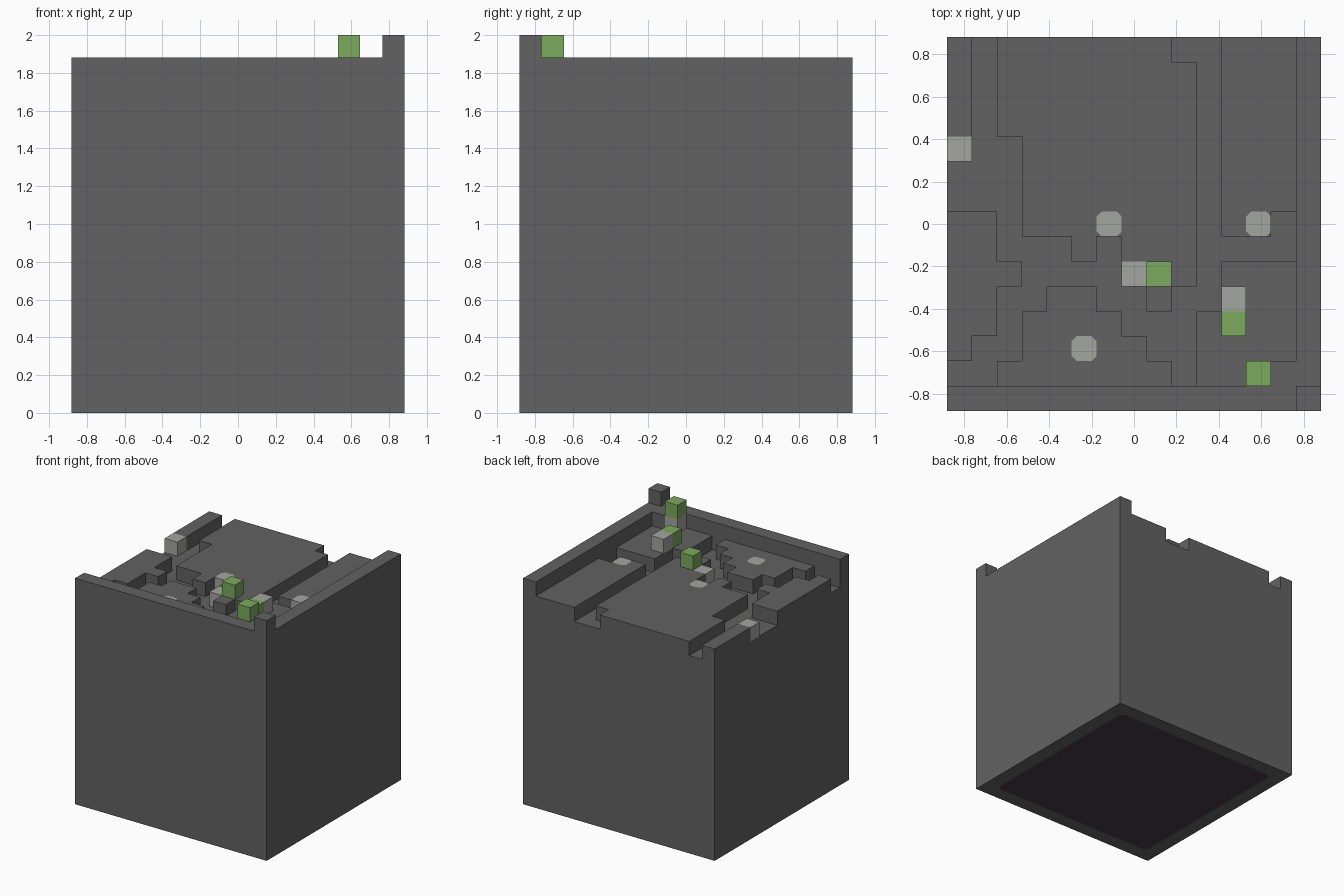
import bpy, bmesh

if "Cube" in bpy.data.objects:
    bpy.data.objects.remove(bpy.data.objects["Cube"])

N = 15            # cells per side
U = 2.0 / 17      # cell size
H = N * U / 2     # half width


def material(name, rgb):
    m = bpy.data.materials.new(name)
    m.use_nodes = True
    m.diffuse_color = (*rgb, 1)
    bsdf = m.node_tree.nodes["Principled BSDF"]
    bsdf.inputs["Base Color"].default_value = (*rgb, 1)
    bsdf.inputs["Roughness"].default_value = 0.9
    return m


STONE = material("dark grey stone", (0.122, 0.122, 0.122))
PALE = material("pale grey", (0.37, 0.38, 0.35))
GREEN = material("leaf green", (0.198, 0.405, 0.110))
UNDER = material("dark plum", (0.066, 0.044, 0.060))

# Terrain seen from above, back row first:
# . floor, # terrace, ^ wall, T tall corner, o pale cell, O pale cell with cut corners
ROWS = """
#.#######..###^
#.########.###^
#.########.###^
#.########.###^
o..#######.###^
...#######.###^
...#######.###^
##.###O###.#O.^
##...#.###....^
###....o##.###^
##..##..#..###^
##.####...####^
#..##O##..####^
..#######.###^^
^^^^^^^^^^^^^^T
""".split()[::-1]
LEVEL = {".": 14, "#": 15, "o": 15, "O": 15, "^": 16, "T": 17}


def height(i, j):
    return LEVEL[ROWS[j][i]] if 0 <= i < N and 0 <= j < N else 0


def face(bm, pts, mat, flip=False):
    vs = [bm.verts.new(p) for p in pts]
    f = bm.faces.new(vs[::-1] if flip else vs)
    f.material_index = mat


def cut_square(bm, x0, y0, x1, y1, z, cut, inner, flip=False):
    """Square split into an octagon of its own colour and four stone corners."""
    octagon = []
    for cx, cy, sx, sy in ((x0, y0, 1, 1), (x1, y0, -1, 1), (x1, y1, -1, -1), (x0, y1, 1, -1)):
        a, b = (cx, cy + sy * cut, z), (cx + sx * cut, cy, z)
        if sx * sy < 0:
            a, b = b, a
        octagon += [a, b]
        face(bm, [(cx, cy, z), b, a], 0, flip)
    face(bm, octagon, inner, flip)


def build_terrain():
    bm = bmesh.new()
    for j in range(N):
        for i in range(N):
            kind, h = ROWS[j][i], height(i, j)
            x, y, z = i * U - H, j * U - H, h * U
            cap = 1 if kind in "oO" else 0
            # cell top
            if kind == "O":
                cut_square(bm, x, y, x + U, y + U, z, U * 0.2, 1)
            else:
                face(bm, [(x, y, z), (x + U, y, z), (x + U, y + U, z), (x, y + U, z)], cap)
            # walls down to lower neighbours, split at floor level
            for dx, dy in ((1, 0), (-1, 0), (0, 1), (0, -1)):
                low = height(i + dx, j + dy)
                for lo, hi, mat in ((low, 14, 0), (max(low, 14), h, cap)):
                    if lo >= hi:
                        continue
                    cx, cy = x + U / 2 * (1 + dx), y + U / 2 * (1 + dy)
                    tx, ty = -dy * U / 2, dx * U / 2
                    face(bm, [(cx - tx, cy - ty, lo * U), (cx + tx, cy + ty, lo * U),
                              (cx + tx, cy + ty, hi * U), (cx - tx, cy - ty, hi * U)], mat)
    # underside: stone frame around a dark panel
    K = H - U
    corners = [(-1, -1), (1, -1), (1, 1), (-1, 1)]
    for k in range(4):
        (ax, ay), (bx, by) = corners[k], corners[(k + 1) % 4]
        face(bm, [(ax * H, ay * H, 0), (bx * H, by * H, 0),
                  (bx * K, by * K, 0), (ax * K, ay * K, 0)], 0, True)
    cut_square(bm, -K, -K, K, K, 0, U * 0.25, 2, True)
    bmesh.ops.remove_doubles(bm, verts=bm.verts, dist=1e-4)
    finish("terrain_block", bm, (STONE, PALE, UNDER))


def finish(name, bm, mats):
    me = bpy.data.meshes.new(name)
    bm.to_mesh(me)
    bm.free()
    for m in mats:
        me.materials.append(m)
    ob = bpy.data.objects.new(name, me)
    bpy.context.scene.collection.objects.link(ob)
    return ob


def cube(name, i, j, level, mat):
    """One-cell cube standing on the given level."""
    bm = bmesh.new()
    bmesh.ops.create_cube(bm, size=U)
    ob = finish(name, bm, (mat,))
    ob.location = ((i + 0.5) * U - H, (j + 0.5) * U - H, (level + 0.5) * U)


build_terrain()

# loose cubes on the terraces
cube("pale_trunk", 12, 1, 15, PALE)
cube("green_top", 12, 1, 16, GREEN)
cube("pale_cube", 11, 4, 15, PALE)
cube("green_cube_right", 11, 3, 15, GREEN)
cube("green_cube_middle", 8, 5, 15, GREEN)
